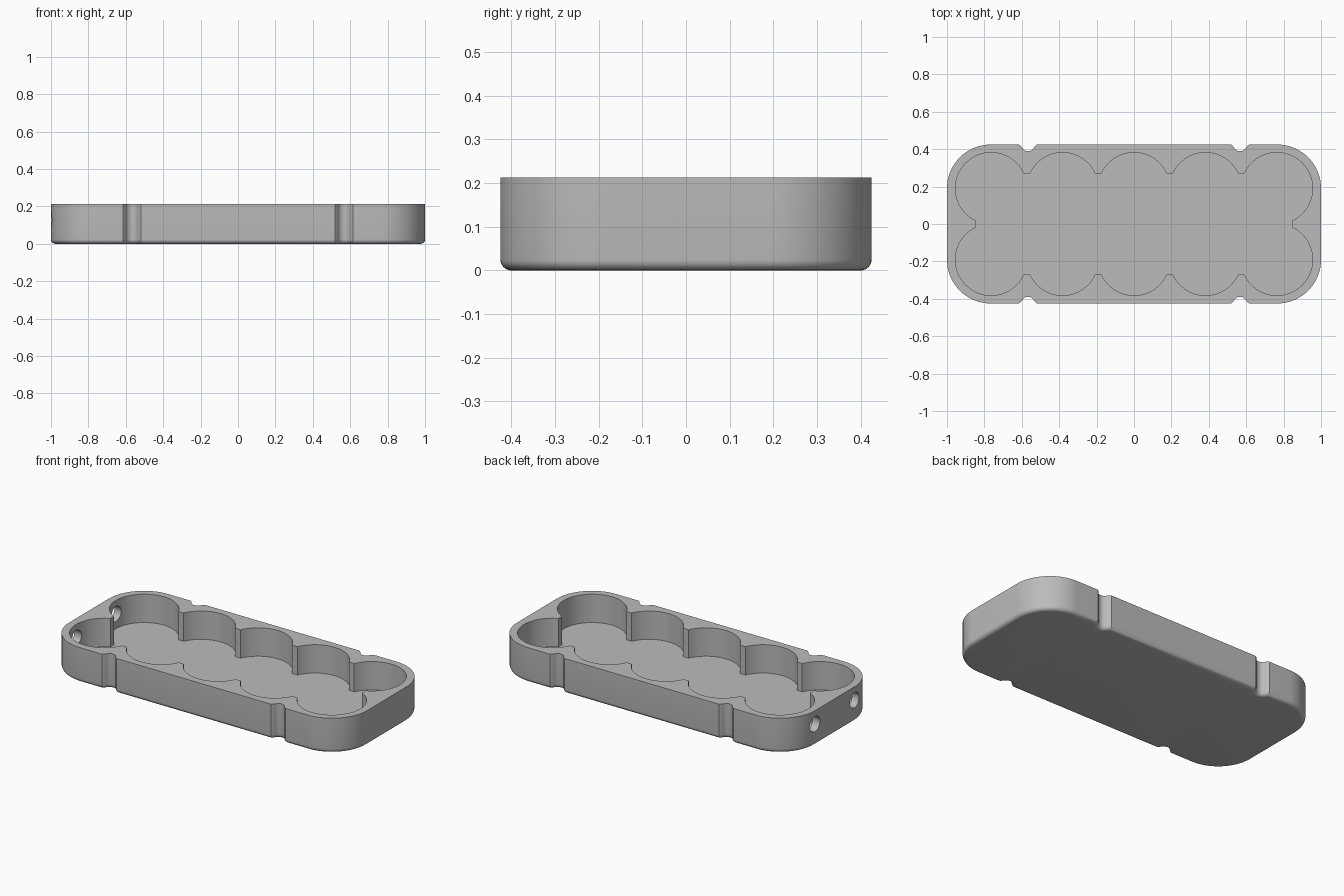
import bpy
import bmesh
from math import sin, cos, radians, pi
from mathutils import Matrix

cube = bpy.data.objects.get("Cube")
if cube:
    bpy.data.objects.remove(cube, do_unlink=True)

HALF_X, HALF_Y, HEIGHT = 1.0, 0.425, 0.212
CORNER, FILLET, FLOOR = 0.235, 0.024, 0.04
NOTCH_X, NOTCH_R = 0.567, 0.036
CELL_R, CELL_STEP, CELL_Y = 0.191, 0.382, 0.191

grey = bpy.data.materials.new("plain grey")
grey.use_nodes = True
grey.diffuse_color = (0.5, 0.5, 0.5, 1)
grey.node_tree.nodes["Principled BSDF"].inputs["Base Color"].default_value = (0.5, 0.5, 0.5, 1)


def arc(cx, cy, r, start, end, steps):
    """Points on an arc, angles in degrees."""
    angles = [radians(start + (end - start) * i / steps) for i in range(steps + 1)]
    return [(cx + r * cos(a), cy + r * sin(a)) for a in angles]


def mirror_quarter(quarter):
    """Closed counter-clockwise outline from its +x +y quarter."""
    half = quarter + [(-x, y) for x, y in reversed(quarter) if x > 1e-5]
    return half + [(-x, -y) for x, y in half]


def outer_outline(inset):
    """Rounded rectangle with a grip notch near each end of the long sides."""
    y = HALF_Y - inset
    shoulder = 0.048 + 0.41 * inset
    pts = arc(HALF_X - CORNER, HALF_Y - CORNER, CORNER - inset, 0, 90, 24)
    pts.append((NOTCH_X + shoulder, y))
    pts += arc(NOTCH_X, HALF_Y, NOTCH_R + inset, -20, -160, 12)
    pts.append((NOTCH_X - shoulder, y))
    return mirror_quarter(pts)


def cavity_outline():
    """Two rows of five overlapping round cells with trimmed cusps."""
    cut = 24.8
    pts = arc(2 * CELL_STEP, CELL_Y, CELL_R, cut - 90, 180 - cut, 44)
    pts += arc(CELL_STEP, CELL_Y, CELL_R, cut, 180 - cut, 28)
    pts += arc(0, CELL_Y, CELL_R, cut, 90, 14)
    return mirror_quarter(pts)


def make_object(name, bm):
    bmesh.ops.recalc_face_normals(bm, faces=bm.faces)
    mesh = bpy.data.meshes.new(name)
    bm.to_mesh(mesh)
    bm.free()
    mesh.materials.append(grey)
    obj = bpy.data.objects.new(name, mesh)
    bpy.context.collection.objects.link(obj)
    return obj


def loft(name, levels):
    """Solid through matching outlines given as (outline, z)."""
    bm = bmesh.new()
    rings = [[bm.verts.new((x, y, z)) for x, y in outline] for outline, z in levels]
    for low, high in zip(rings, rings[1:]):
        for i in range(len(low)):
            bm.faces.new((low[i - 1], low[i], high[i], high[i - 1]))
    bm.faces.new(rings[0])
    bm.faces.new(rings[-1])
    return make_object(name, bm)


def subtract(target, cutter):
    cutter.hide_render = True
    mod = target.modifiers.new("cut", 'BOOLEAN')
    mod.operation = 'DIFFERENCE'
    mod.solver = 'EXACT'
    mod.object = cutter
    bpy.ops.object.modifier_apply(modifier=mod.name)
    bpy.data.objects.remove(cutter, do_unlink=True)


# Tray body with a rounded bottom edge
levels = []
for i in range(7):
    a = pi / 2 * i / 6
    levels.append((outer_outline(FILLET * (1 - sin(a))), FILLET * (1 - cos(a))))
levels.append((outer_outline(0), HEIGHT))
tray = loft("tray", levels)
bpy.ops.object.select_all(action='DESELECT')
bpy.context.view_layer.objects.active = tray
tray.select_set(True)

# Scalloped cavity
outline = cavity_outline()
subtract(tray, loft("cavity_cutter", [(outline, FLOOR), (outline, HEIGHT + 0.1)]))

# Two round holes through the right end wall
for side in (-1, 1):
    bm = bmesh.new()
    place = Matrix.Translation((-1, side * 0.19, 0.13)) @ Matrix.Rotation(pi / 2, 4, 'Y')
    bmesh.ops.create_cone(bm, cap_ends=True, segments=32, radius1=0.046,
                          radius2=0.046, depth=0.3, matrix=place)
    subtract(tray, make_object("hole_cutter", bm))

bpy.ops.object.shade_smooth_by_angle(angle=radians(30))
